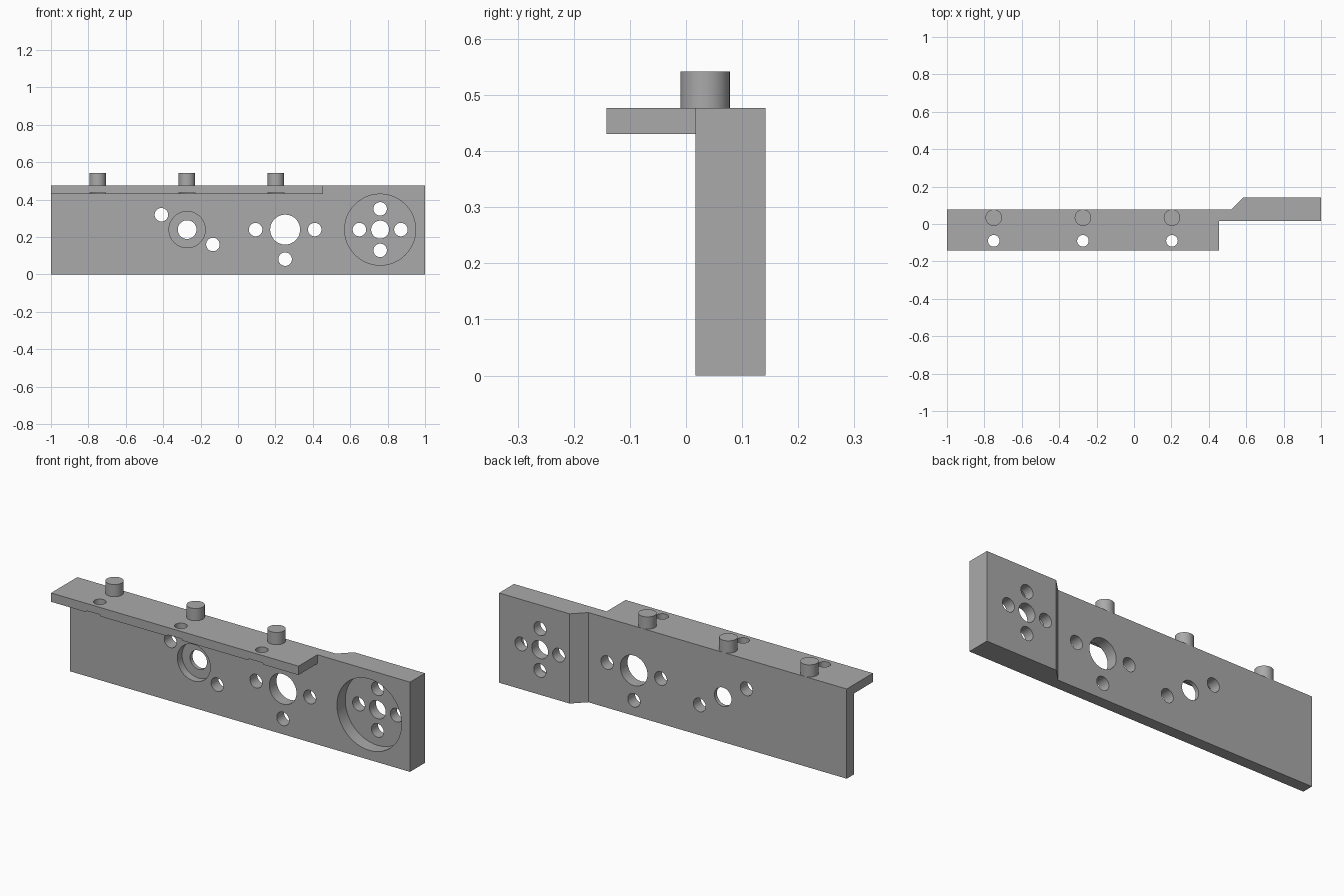
import bpy, bmesh, math
from mathutils import Matrix, Vector

if "Cube" in bpy.data.objects:
    bpy.data.objects.remove(bpy.data.objects["Cube"], do_unlink=True)

grey = bpy.data.materials.new("machined_grey")
grey.use_nodes = True
grey.diffuse_color = (0.4, 0.4, 0.4, 1)
grey.node_tree.nodes["Principled BSDF"].inputs["Base Color"].default_value = grey.diffuse_color


def make_object(name, bm):
    bmesh.ops.recalc_face_normals(bm, faces=bm.faces)
    mesh = bpy.data.meshes.new(name)
    bm.to_mesh(mesh)
    bm.free()
    mesh.materials.append(grey)
    obj = bpy.data.objects.new(name, mesh)
    bpy.context.collection.objects.link(obj)
    return obj


def prism(name, outline, low, high):
    """Extrude an outline in x, y from low to high."""
    bm = bmesh.new()
    face = bm.faces.new([bm.verts.new((x, y, low)) for x, y in outline])
    side = bmesh.ops.extrude_face_region(bm, geom=[face])["geom"]
    top = [v for v in side if isinstance(v, bmesh.types.BMVert)]
    bmesh.ops.translate(bm, verts=top, vec=(0, 0, high - low))
    return make_object(name, bm)


def rods(name, specs):
    """Cylinders given as (start, end, radius)."""
    bm = bmesh.new()
    for start, end, radius in specs:
        a, b = Vector(start), Vector(end)
        turn = (b - a).to_track_quat('Z', 'Y').to_matrix().to_4x4()
        bmesh.ops.create_cone(bm, cap_ends=True, segments=48, radius1=radius,
                              radius2=radius, depth=(b - a).length,
                              matrix=Matrix.Translation((a + b) / 2) @ turn)
    return make_object(name, bm)


def combine(target, tool, operation):
    mod = target.modifiers.new(operation.lower(), 'BOOLEAN')
    mod.object, mod.operation, mod.solver = tool, operation, 'EXACT'
    bpy.context.view_layer.objects.active = target
    bpy.ops.object.modifier_apply(modifier=mod.name)
    bpy.data.objects.remove(tool, do_unlink=True)


def smooth(obj):
    bpy.ops.object.select_all(action='DESELECT')
    obj.select_set(True)
    bpy.context.view_layer.objects.active = obj
    bpy.ops.object.shade_smooth_by_angle(angle=math.radians(30))


FRONT, BACK, THIN = 0.017, 0.142, 0.078
TOP, LEDGE = 0.477, 0.43
MID = 0.24
STATIONS = (-0.75, -0.273, 0.203)

# Upright plate with a thicker end, and the ledge along its top
plate = prism("mounting_plate", [(-1, FRONT), (1, FRONT), (1, BACK), (0.585, BACK),
                                 (0.52, THIN), (-1, THIN)], 0, TOP)
ledge = prism("ledge", [(-1, -BACK), (0.455, -BACK), (0.455, 0.04), (-1, 0.04)], LEDGE, TOP)
combine(plate, ledge, 'UNION')

# Round pockets in the front, and shallow pockets under the ledge
pockets = [((x, -0.2, MID), (x, FRONT + depth, MID), r)
           for x, r, depth in ((-0.272, 0.097, 0.04), (0.76, 0.19, 0.07))]
pockets += [((x, -0.09, LEDGE - 0.02), (x, -0.09, LEDGE + 0.008), 0.067) for x in STATIONS]
combine(plate, rods("pockets", pockets), 'DIFFERENCE')

# Through holes: one main bore per group with small bolt holes around it
holes = [(-0.272, MID, 0.05), (0.252, MID, 0.08), (0.76, MID, 0.048)]
for x, reach, angles in ((-0.272, 0.159, (150, -30)),
                         (0.252, 0.158, (0, 180, 270)),
                         (0.76, 0.111, (0, 90, 180, 270))):
    for a in map(math.radians, angles):
        holes.append((x + reach * math.cos(a), MID + reach * math.sin(a), 0.036))
drills = [((x, -0.2, z), (x, 0.3, z), r) for x, z, r in holes]
drills += [((x, -0.09, 0.35), (x, -0.09, 0.6), 0.031) for x in STATIONS]
combine(plate, rods("drills", drills), 'DIFFERENCE')
smooth(plate)

# Locating pegs on the top edge
for i, x in enumerate(STATIONS):
    smooth(rods(f"peg_{i + 1}", [((x, 0.034, TOP), (x, 0.034, 0.542), 0.044)]))
